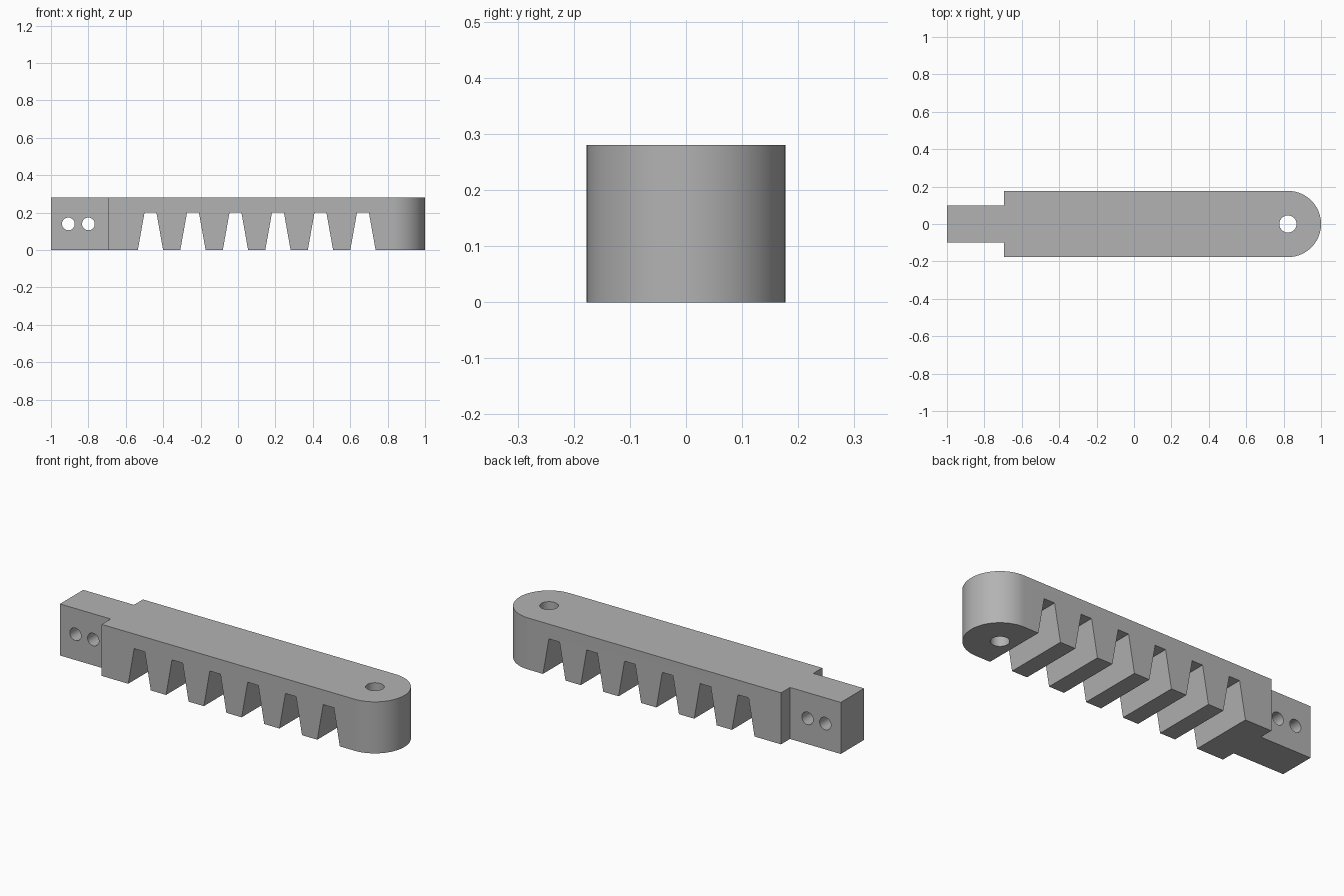
import bpy, bmesh, math
from mathutils import Vector

cube = bpy.data.objects.get("Cube")
if cube:
    bpy.data.objects.remove(cube, do_unlink=True)

HEIGHT, HALF_W, TENON_W = 0.28, 0.177, 0.1
SHOULDER_X, PIVOT_X = -0.695, 0.823

grey = bpy.data.materials.new("plain grey")
grey.use_nodes = True
colour = (0.45, 0.45, 0.45, 1)
grey.diffuse_color = colour
grey.node_tree.nodes["Principled BSDF"].inputs["Base Color"].default_value = colour


def prism(bm, outline, sweep):
    """Closed solid made by sweeping a flat outline along a vector."""
    face = bm.faces.new([bm.verts.new(p) for p in outline])
    swept = bmesh.ops.extrude_face_region(bm, geom=[face])["geom"]
    verts = [v for v in swept if isinstance(v, bmesh.types.BMVert)]
    bmesh.ops.translate(bm, verts=verts, vec=Vector(sweep))


def circle(radius, count):
    return [(radius * math.cos(math.tau * i / count),
             radius * math.sin(math.tau * i / count)) for i in range(count)]


def make_object(name, bm):
    bmesh.ops.recalc_face_normals(bm, faces=bm.faces)
    mesh = bpy.data.meshes.new(name)
    bm.to_mesh(mesh)
    bm.free()
    mesh.materials.append(grey)
    obj = bpy.data.objects.new(name, mesh)
    bpy.context.collection.objects.link(obj)
    return obj


# Bar: narrow tenon, wide body and rounded nose in one outline
half = [(-1, TENON_W), (SHOULDER_X, TENON_W), (SHOULDER_X, HALF_W)]
nose = []
for i in range(49):
    a = math.pi / 2 - math.pi * i / 48
    nose.append((PIVOT_X + HALF_W * math.cos(a), HALF_W * math.sin(a)))
outline = half + nose + [(x, -y) for x, y in reversed(half)]
bm = bmesh.new()
prism(bm, [(x, y, 0) for x, y in outline], (0, 0, HEIGHT))
bar = make_object("toothed_bar", bm)

# Cutters: tapered tooth gaps, two tenon holes and the pivot hole
bm = bmesh.new()
for i in range(6):
    x = -0.468 + 0.2272 * i
    gap = [(-0.073, -0.03), (-0.032, 0.2), (0.032, 0.2), (0.073, -0.03)]
    prism(bm, [(x + dx, -0.3, z) for dx, z in gap], (0, 0.6, 0))
for x in (-0.907, -0.8):
    prism(bm, [(x + u, -0.3, 0.14 + v) for u, v in circle(0.034, 32)], (0, 0.6, 0))
prism(bm, [(PIVOT_X + u, v, -0.1) for u, v in circle(0.046, 32)], (0, 0, 0.5))
cutter = make_object("gap_and_hole_cutter", bm)
cutter.hide_render = True

mod = bar.modifiers.new("cut", "BOOLEAN")
mod.operation, mod.solver, mod.object = "DIFFERENCE", "EXACT", cutter
bpy.ops.object.select_all(action="DESELECT")
bar.select_set(True)
bpy.context.view_layer.objects.active = bar
bpy.ops.object.modifier_apply(modifier=mod.name)
bpy.data.objects.remove(cutter, do_unlink=True)
bpy.ops.object.shade_smooth_by_angle(angle=math.radians(30))
